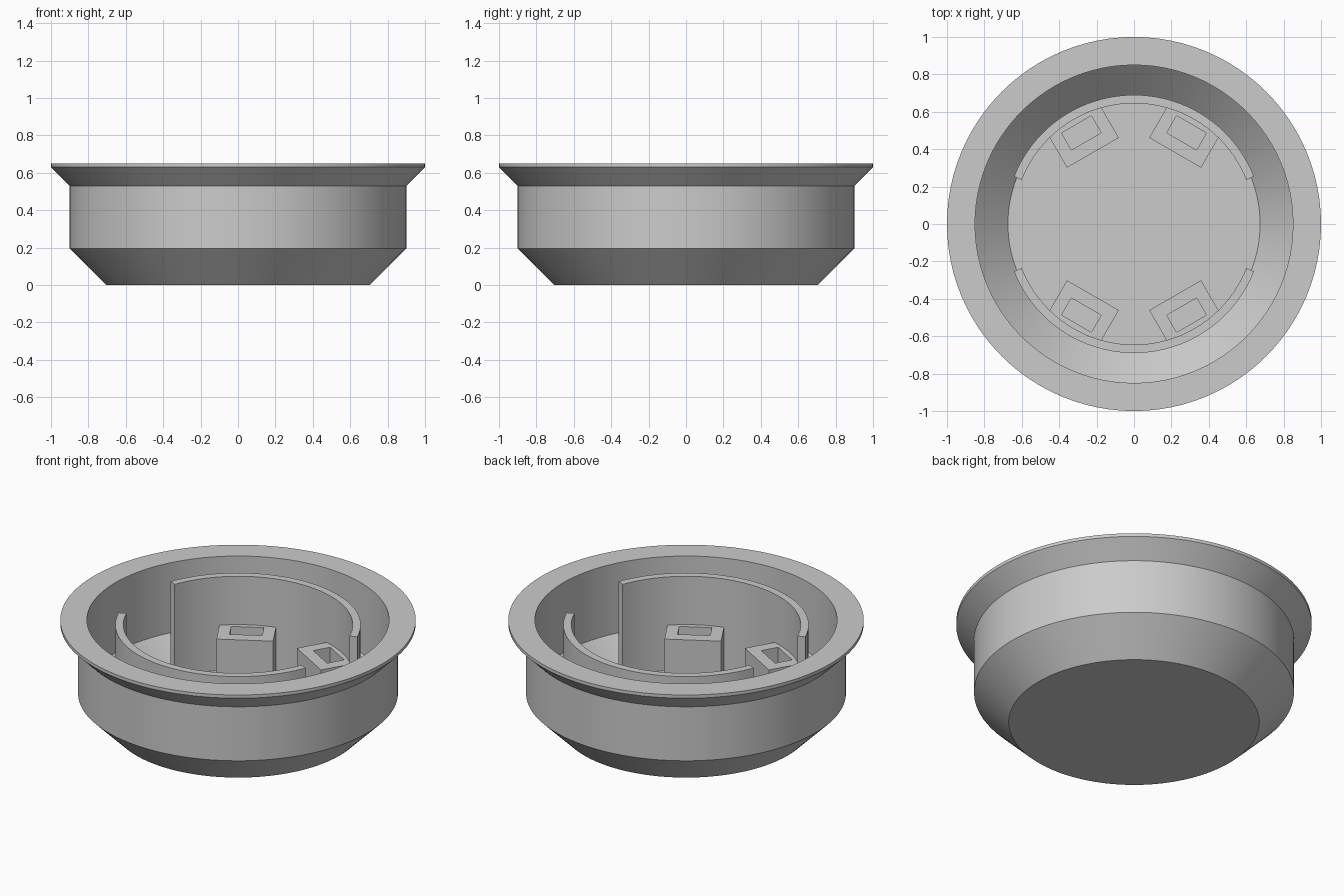
import bpy, bmesh
from math import radians, cos, sin, pi

cube = bpy.data.objects.get("Cube")
if cube:
    bpy.data.objects.remove(cube)

grey = bpy.data.materials.new("plain_grey")
grey.use_nodes = True
grey.diffuse_color = (0.6, 0.6, 0.6, 1)
grey.node_tree.nodes["Principled BSDF"].inputs["Base Color"].default_value = (0.6, 0.6, 0.6, 1)


def finish(bm, name):
    bmesh.ops.remove_doubles(bm, verts=bm.verts, dist=1e-5)
    bmesh.ops.recalc_face_normals(bm, faces=bm.faces)
    mesh = bpy.data.meshes.new(name)
    bm.to_mesh(mesh)
    bm.free()
    mesh.materials.append(grey)
    mesh.shade_smooth()
    mesh.set_sharp_from_angle(angle=radians(30))
    obj = bpy.data.objects.new(name, mesh)
    bpy.context.collection.objects.link(obj)
    return obj


def sweep(name, profile, start, end, steps, capped):
    """Turn a closed (radius, height) outline around z."""
    bm = bmesh.new()
    rows = []
    for i in range(steps + 1):
        a = start + (end - start) * i / steps
        rows.append([bm.verts.new((r * cos(a), r * sin(a), z)) for r, z in profile])
    n = len(profile)
    for one, two in zip(rows, rows[1:]):
        for j in range(n):
            k = (j + 1) % n
            if profile[j][0] or profile[k][0]:
                corners = [one[j], two[j], two[k], one[k]]
                if not profile[j][0]:
                    corners.remove(two[j])
                if not profile[k][0]:
                    corners.remove(two[k])
                bm.faces.new(corners)
    if capped:
        bm.faces.new(rows[0])
        bm.faces.new(rows[-1])
    return finish(bm, name)


def socket(name, angle):
    """Block with a rectangular hole, pointing outward along angle."""
    bm = bmesh.new()

    def rect(u0, u1, v):
        return [bm.verts.new((u * cos(angle) - w * sin(angle),
                              u * sin(angle) + w * cos(angle), 0.03))
                for u, w in ((u0, -v), (u1, -v), (u1, v), (u0, v))]

    outer, hole = rect(0.44, 0.66, 0.16), rect(0.51, 0.615, 0.092)
    faces = []
    for i in range(4):
        k = (i + 1) % 4
        faces.append(bm.faces.new((outer[i], outer[k], hole[k], hole[i])))
    top = bmesh.ops.extrude_face_region(bm, geom=faces, use_keep_orig=True)["geom"]
    for v in top:
        if isinstance(v, bmesh.types.BMVert):
            v.co.z = 0.32
    return finish(bm, name)


# Bowl with flared rim and chamfered base
bowl = [(0, 0), (0.705, 0), (0.9, 0.195), (0.9, 0.53), (1, 0.63), (1, 0.65),
        (0.85, 0.65), (0.85, 0.215), (0.674, 0.04), (0, 0.04)]
sweep("bowl", bowl, 0, 2 * pi, 96, False)

# Two curved inner walls
wall = [(0.645, 0.03), (0.69, 0.03), (0.69, 0.62), (0.645, 0.62)]
for name, turn in (("back_inner_wall", 0), ("front_inner_wall", 180)):
    sweep(name, wall, radians(turn + 21.5), radians(turn + 158.5), 40, True)

# Four socket blocks against the inner walls
for name, deg in (("back_left_socket", 60), ("back_right_socket", 120),
                  ("front_right_socket", 240), ("front_left_socket", 300)):
    socket(name, radians(deg))
